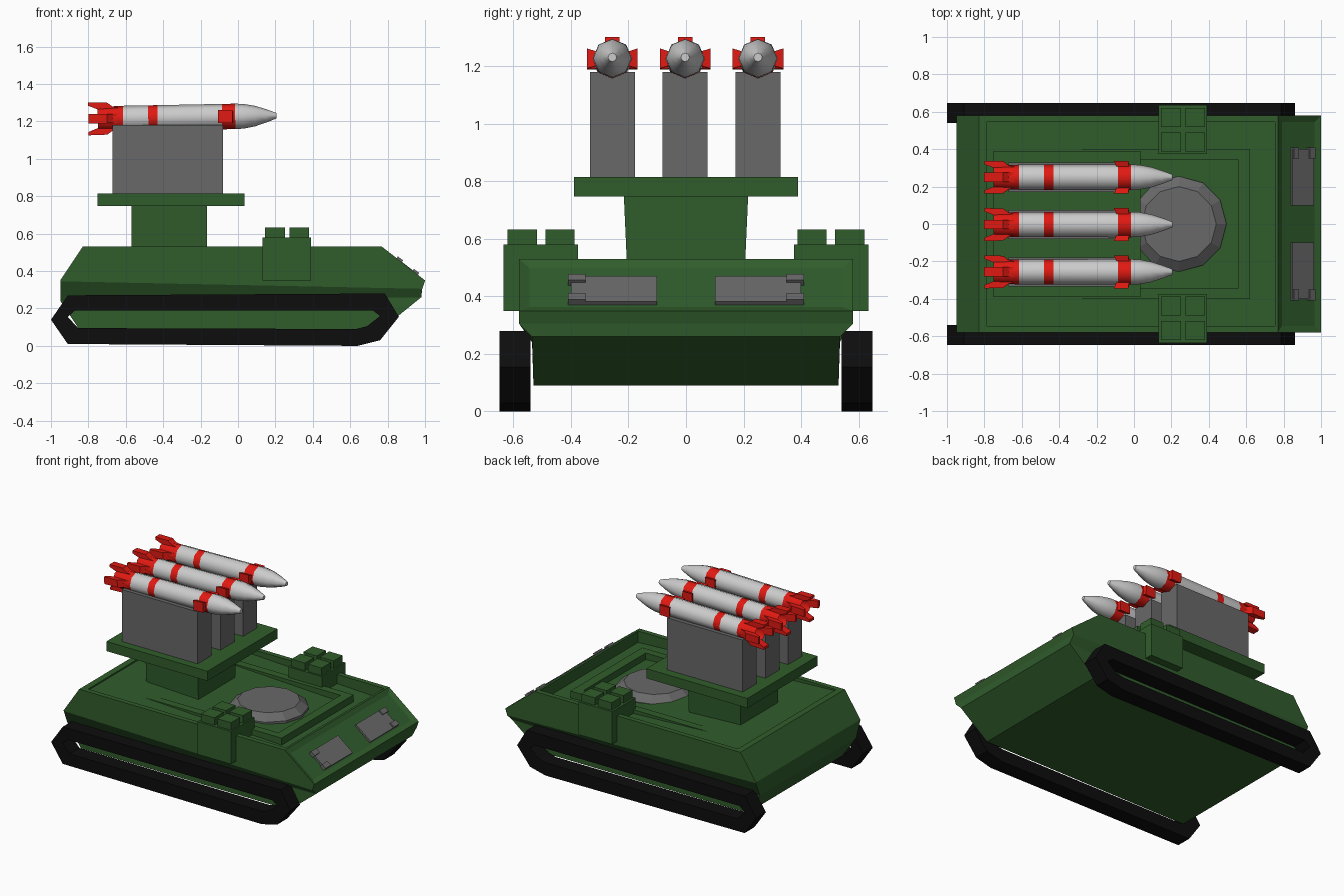
import bpy, bmesh, math
from mathutils import Vector

if "Cube" in bpy.data.objects:
    bpy.data.objects.remove(bpy.data.objects["Cube"])


def material(name, rgb):
    m = bpy.data.materials.new(name)
    m.diffuse_color = (*rgb, 1)
    m.use_nodes = True
    m.node_tree.nodes["Principled BSDF"].inputs["Base Color"].default_value = m.diffuse_color
    return m


GREEN = material("green", (0.03, 0.11, 0.025))
RED = material("red", (0.75, 0.01, 0.006))
BLACK = material("black", (0.004, 0.004, 0.004))
GREY = material("dark_grey", (0.14, 0.14, 0.14))
WHITE = material("light_grey", (0.6, 0.6, 0.6))


def loft(name, rings, mat, closed=False, mats=None, recess=None):
    """Skin a list of equal-length point rings; cap the ends unless closed."""
    bm = bmesh.new()
    vs = [[bm.verts.new(p) for p in r] for r in rings]
    n = len(rings[0])
    for i in range(len(vs) if closed else len(vs) - 1):
        a, b = vs[i], vs[(i + 1) % len(vs)]
        for j in range(n):
            k = (j + 1) % n
            f = bm.faces.new((a[j], a[k], b[k], b[j]))
            if mats:
                f.material_index = mats[i]
    if not closed:
        for r, m in ((vs[0], 0), (vs[-1], -1)):
            f = bm.faces.new(r)
            if mats:
                f.material_index = mats[m]
    bmesh.ops.recalc_face_normals(bm, faces=bm.faces)
    if recess:
        bm.faces.ensure_lookup_table()
        bmesh.ops.inset_individual(bm, faces=[bm.faces[recess]], thickness=0.05, depth=-0.012)
    me = bpy.data.meshes.new(name)
    bm.to_mesh(me)
    bm.free()
    for m in (mat if isinstance(mat, list) else [mat]):
        me.materials.append(m)
    ob = bpy.data.objects.new(name, me)
    bpy.context.collection.objects.link(ob)
    return ob


def box(name, x, y, z, mat, flare=0.0):
    def ring(h, e):
        return [(x[0], y[0] - e, h), (x[1], y[0] - e, h), (x[1], y[1] + e, h), (x[0], y[1] + e, h)]
    return loft(name, [ring(z[0], 0), ring(z[1], flare)], mat)


def level(x0, x1, z0, z1, y):
    return [(x0, -y, z0), (x1, -y, z1), (x1, y, z1), (x0, y, z0)]


# Hull: stacked levels, deck sunk behind a rim, front plate recessed
loft("hull", [level(-0.85, 0.77, 0.09, 0.09, 0.53),
              level(-0.95, 0.98, 0.24, 0.26, 0.535),
              level(-0.95, 0.985, 0.345, 0.305, 0.58),
              level(-0.95, 1.0, 0.35, 0.35, 0.58),
              level(-0.83, 0.77, 0.53, 0.53, 0.58),
              level(-0.785, 0.754, 0.53, 0.53, 0.545),
              level(-0.785, 0.754, 0.52, 0.45, 0.545)], GREEN, recess=13)

# U-shaped raised frame on the sloping deck
u = [(-0.46, -0.4), (0.62, -0.4), (0.62, 0.4), (-0.46, 0.4)]
v = [(-0.46, -0.345), (0.555, -0.345), (0.555, 0.345), (-0.46, 0.345)]
loft("deck_frame", [[(x, y, z) for x, y in p] for p, z in
                    ((u, 0.44), (u, 0.505), (v, 0.505), (v, 0.44))], GREEN, closed=True)

# Low round hatch
loft("round_hatch", [[(0.24 + r * math.cos(i * math.pi / 6), r * math.sin(i * math.pi / 6), z)
                      for i in range(12)] for r, z in ((0.255, 0.44), (0.255, 0.48), (0.2, 0.522))], GREY)

# Tracks, side pods and front hatches on both sides
outer = [(-1, 0.14), (-0.91, 0.27), (0.785, 0.28), (0.86, 0.155), (0.76, 0.03), (0.64, 0), (-0.91, 0.01)]
inner = [(-0.91, 0.155), (-0.87, 0.19), (0.72, 0.19), (0.76, 0.16), (0.69, 0.105), (0.63, 0.09), (-0.855, 0.095)]
down = Vector((0.23, 0, -0.18)).normalized()
up = Vector((0.18, 0, 0.23)).normalized()


def slope_plate(name, z, y, h):
    """Thin plate lying on the front slope between two heights."""
    pts = []
    for off in (-0.02, h):
        ring = []
        for zz, yy in ((z[0], y[0]), (z[0], y[1]), (z[1], y[1]), (z[1], y[0])):
            p = Vector((0.77 + (0.53 - zz) / 0.18 * 0.23, yy, zz)) + up * off
            ring.append(p)
        pts.append(ring)
    loft(name, pts, GREY)


for s, side in ((-1, "right"), (1, "left")):
    loft(side + "_track", [[(x, s * y, z) for x, z in p] for p, y in
                           ((outer, 0.54), (outer, 0.648), (inner, 0.648), (inner, 0.54))],
         BLACK, closed=True)
    box(side + "_pod", (0.13, 0.39), sorted((s * 0.375, s * 0.635)), (0.35, 0.58), GREEN)
    for x in (0.145, 0.275):
        for y in (0.387, 0.518):
            box(side + "_pod_cap", (x, x + 0.105), sorted((s * y, s * (y + 0.102))), (0.57, 0.633), GREEN)
    slope_plate(side + "_front_hatch", (0.38, 0.47), sorted((s * 0.1, s * 0.4)), 0.002)
    for z in (0.38, 0.447):
        slope_plate(side + "_hatch_hinge", (z, z + 0.022), sorted((s * 0.35, s * 0.41)), 0.012)

# Launcher pedestal and platform
box("pedestal", (-0.57, -0.165), (-0.203, 0.203), (0.46, 0.75), GREEN, flare=0.013)
box("platform", (-0.75, 0.035), (-0.39, 0.39), (0.747, 0.815), GREEN)

# Rocket body profile (x, radius, red flag of the following band)
profile = [(-0.66, 0.02, 1), (-0.75, 0.062, 1), (-0.615, 0.067, 0), (-0.48, 0.067, 1), (-0.43, 0.067, 0),
           (-0.085, 0.068, 1), (-0.015, 0.068, 0), (0.03, 0.066, 0), (0.09, 0.055, 0),
           (0.15, 0.036, 0), (0.205, 0.015, 0)]
TILT = -0.017


def place(ob, y, roll=0.0):
    ob.rotation_euler = (roll, TILT, 0)
    ob.location = (-0.3, y, 1.222)


for y in (-0.256, -0.003, 0.25):
    box("rocket_support", (-0.67, -0.08), (y - 0.078, y + 0.078), (0.81, 1.18), GREY)
    rings = [[(x + 0.3, r * math.cos(i * math.pi / 4), r * math.sin(i * math.pi / 4)) for i in range(8)]
             for x, r, _ in profile]
    body = loft("rocket_body", rings, [WHITE, RED], mats=[m for _, _, m in profile])
    body.data.shade_smooth()
    body.data.set_sharp_from_angle(angle=math.radians(50))
    place(body, y)
    # Four swept tail fins and two flared side vanes
    for k in range(4):
        fin = [(-0.315, 0.05), (-0.37, 0.064), (-0.4, 0.086), (-0.5, 0.088), (-0.5, 0.07), (-0.45, 0.05)]
        place(loft("tail_fin", [[(x, w, z) for x, z in fin] for w in (-0.025, 0.025)], RED),
              y, k * math.pi / 2)
    for k in (1, 3):
        vane = [[(x0, -w, r), (x1, -w, r), (x1, w, r), (x0, w, r)]
                for x0, x1, w, r in ((0.21, 0.275, 0.023, 0.05), (0.193, 0.27, 0.035, 0.088))]
        place(loft("side_vane", vane, RED), y, k * math.pi / 2)
